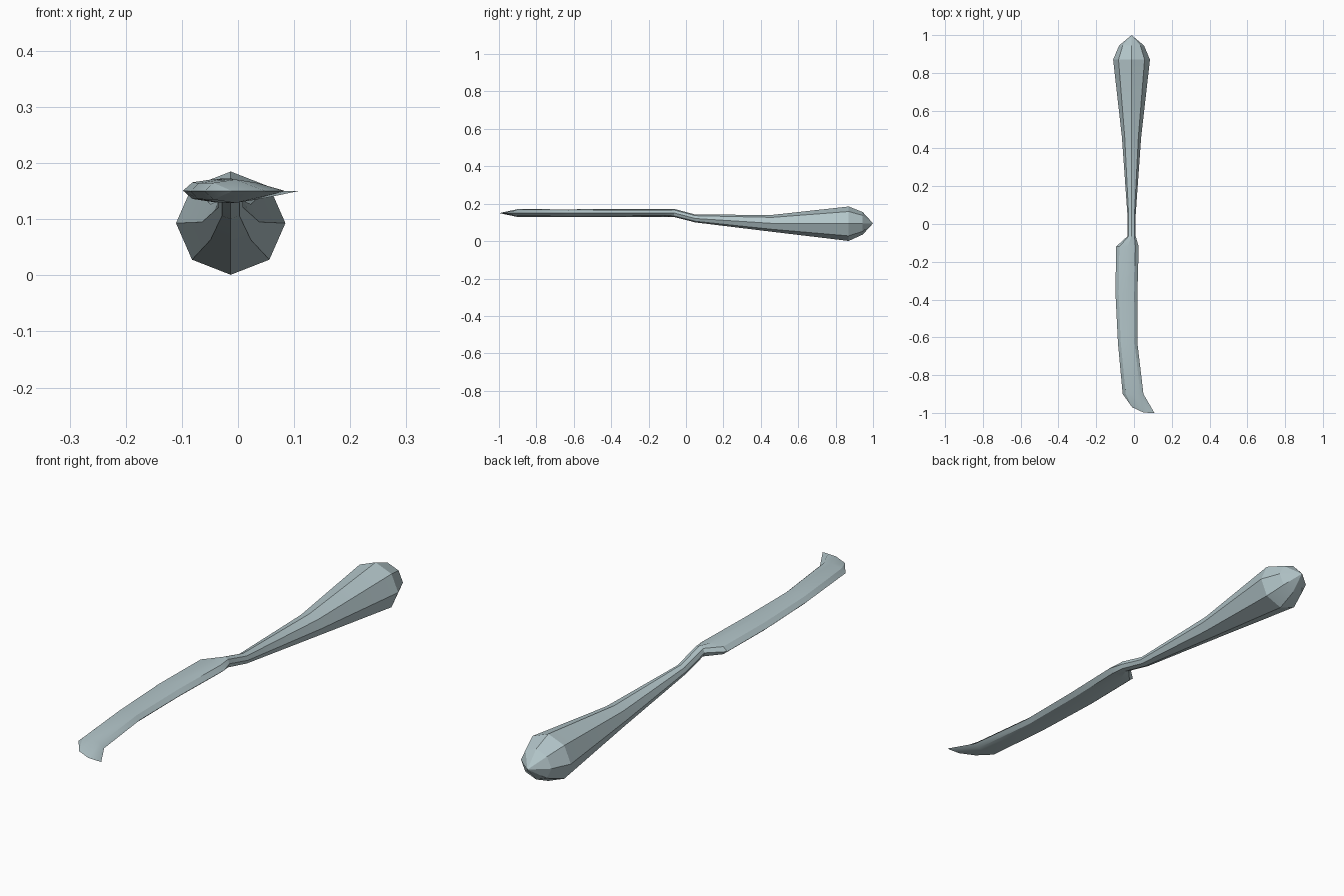
import bpy, bmesh, math

if "Cube" in bpy.data.objects:
    bpy.data.objects.remove(bpy.data.objects["Cube"])

SIDES = 8

metal = bpy.data.materials.new("pale steel")
metal.diffuse_color = (0.45, 0.56, 0.585, 1)
metal.use_nodes = True
metal.node_tree.nodes["Principled BSDF"].inputs["Base Color"].default_value = metal.diffuse_color


def ring(y, cx, cz, rx, rz):
    """Eight-sided section across the length."""
    return [(cx + rx * math.cos(2 * math.pi * i / SIDES), y,
             cz + rz * math.sin(2 * math.pi * i / SIDES)) for i in range(SIDES)]


def loft(name, rings):
    bm = bmesh.new()
    rows = [[bm.verts.new(p) for p in r] for r in rings]
    for a, b in zip(rows, rows[1:]):
        for i in range(SIDES):
            j = (i + 1) % SIDES
            bm.faces.new((a[i], a[j], b[j], b[i]))
    bmesh.ops.remove_doubles(bm, verts=bm.verts, dist=0.0005)
    bmesh.ops.recalc_face_normals(bm, faces=bm.faces)
    me = bpy.data.meshes.new(name)
    bm.to_mesh(me)
    bm.free()
    me.materials.append(metal)
    ob = bpy.data.objects.new(name, me)
    bpy.context.collection.objects.link(ob)
    bpy.ops.object.select_all(action='DESELECT')
    ob.select_set(True)
    bpy.context.view_layer.objects.active = ob
    bpy.ops.object.shade_smooth_by_angle(angle=math.radians(25))
    return ob


# handle: pointed pommel tapering to a thin neck
CX = -0.013
neck_end = ring(-0.065, CX, 0.151, 0.022, 0.022)
loft("handle", [
    ring(1.0, CX, 0.095, 0, 0),
    ring(0.945, CX, 0.095, 0.066, 0.06),
    ring(0.87, CX, 0.093, 0.0975, 0.092),
    ring(0.46, CX, 0.095, 0.051, 0.045),
    ring(0.05, CX, 0.121, 0.022, 0.021),
    neck_end])

# blade: flat lens section with a swept, rounded tip
shoulder = [(x, -0.12, z) for x, _, z in ring(0, -0.035, 0.151, 0.06, 0.021)]
last = ring(-0.9, -0.005, 0.15, 0.055, 0.021)
# tip edge, right to left; upper and lower halves meet on this line
edge = [(0.108, -1.0, 0.15), (0.085, -1.0, 0.15), (0.05, -0.998, 0.15),
        (-0.01, -0.97, 0.15), last[4]]
tip = edge + edge[3:0:-1]
loft("blade", [
    neck_end,
    shoulder,
    ring(-0.37, -0.04, 0.151, 0.058, 0.021),
    ring(-0.63, -0.0335, 0.15, 0.0515, 0.02),
    last,
    tip])
